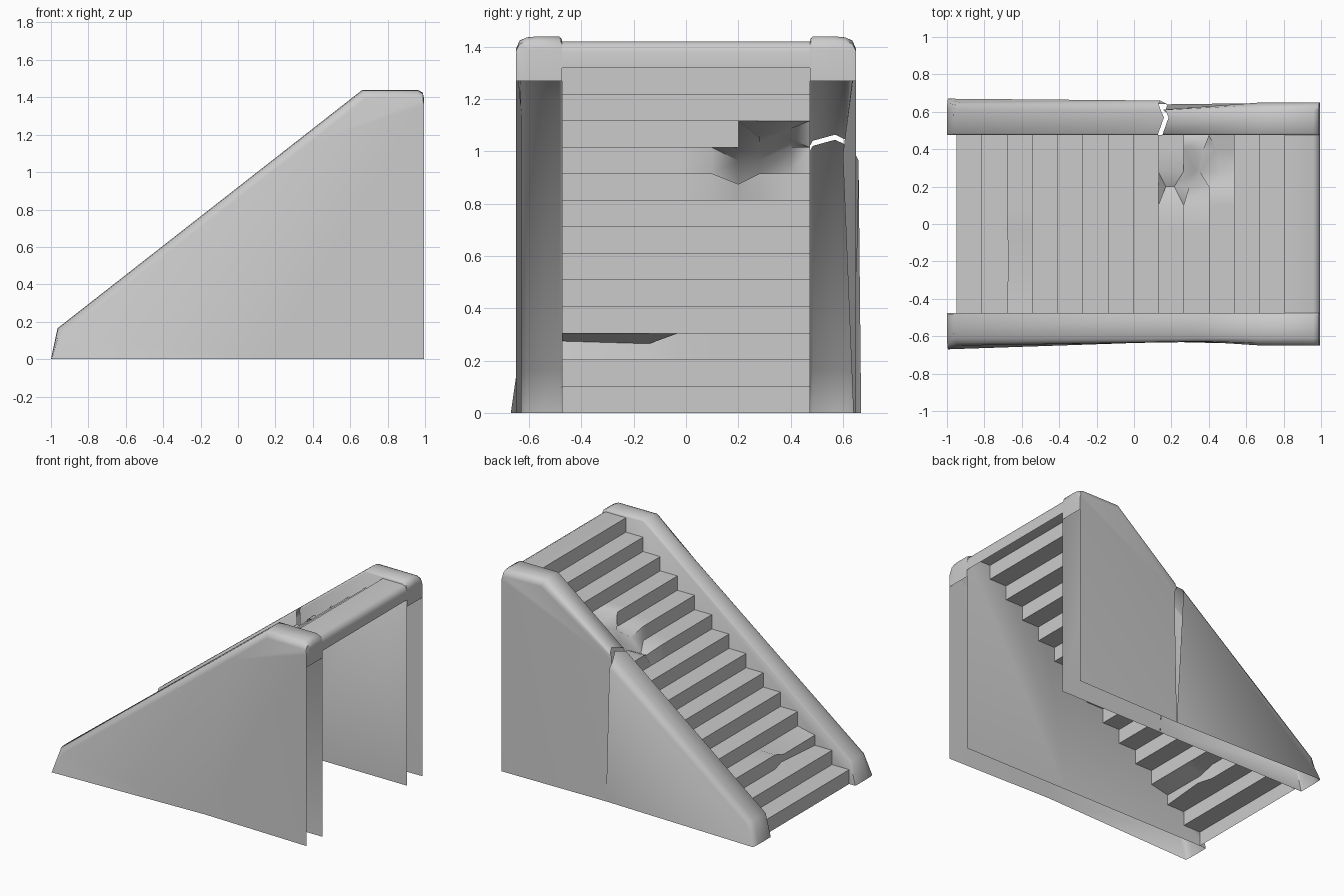
import bpy
import bmesh

if "Cube" in bpy.data.objects:
    bpy.data.objects.remove(bpy.data.objects["Cube"], do_unlink=True)

stone = bpy.data.materials.new("plain grey stone")
stone.use_nodes = True
grey = (0.6, 0.6, 0.6, 1)
stone.diffuse_color = grey
stone.node_tree.nodes["Principled BSDF"].inputs["Base Color"].default_value = grey


def finish(bm, name, angle):
    bmesh.ops.remove_doubles(bm, verts=bm.verts, dist=0.0005)
    mesh = bpy.data.meshes.new(name)
    bm.to_mesh(mesh)
    bm.free()
    obj = bpy.data.objects.new(name, mesh)
    bpy.context.collection.objects.link(obj)
    mesh.materials.append(stone)
    bpy.ops.object.select_all(action="DESELECT")
    obj.select_set(True)
    bpy.context.view_layer.objects.active = obj
    bpy.ops.object.shade_smooth_by_angle(angle=angle)
    return obj


# Wall cross-section: distance from the middle, inset from the outline, crack jag
RINGS = [(0.475, 0.012, 0), (0.485, 0, 0.01), (0.57, 0, 0.04),
         (0.61, 0.004, 0.02), (0.637, 0.018, 0), (0.65, 0.05, -0.01)]


def add_shell(bm, side, outline, foot):
    """Open shell: rim strip along the outline, plus an inner and outer panel.
    Outline: x, z, inset direction, outer recess, jag factor."""
    def face(vs):
        bm.faces.new(vs if side > 0 else vs[::-1])

    grid = []
    for x, z, dx, dz, recess, jag in outline:
        row = []
        for j, (y, inset, shift) in enumerate(RINGS):
            back = recess * max(0, j - 3) / 2
            row.append(bm.verts.new((x + dx * inset + jag * shift,
                                     side * (y - back),
                                     z + dz * inset + 0.78 * jag * shift)))
        grid.append(row)
    for a, b in zip(grid, grid[1:]):
        for j in range(len(RINGS) - 1):
            face([a[j], b[j], b[j + 1], a[j + 1]])
    # Panels close the two sides down to the ground
    for j, y, reverse in ((0, RINGS[0][0], True), (-1, RINGS[-1][0], False)):
        ground = [bm.verts.new((x, side * (y - (0 if reverse else r)), 0))
                  for x, r in foot]
        loop = [row[j] for row in grid] + ground
        face(loop[::-1] if reverse else loop)


low_end = [(-1, 0, 0.1, 0, -0.02, 0), (-0.965, 0.165, 0.75, -0.5, 0, 0)]
high_end = [(0.665, 1.44, 0.35, -0.94, 0, 0), (0.96, 1.44, 0, -1, 0, 0),
            (0.988, 1.425, 0, -0.8, 0, 0), (0.995, 1.39, 0, -0.6, 0, 0),
            (0.995, 1.27, 0, 0, 0, 0)]


def slope(x):
    return 0.165 + (x + 0.965) * 0.782


def wall(name, side, low_x, high_x, foot_x, low_recess, high_recess, foot_recess, jag):
    bm = bmesh.new()
    low_cut = (low_x, slope(low_x), 0.6, -0.8, low_recess, jag)
    high_cut = (high_x, slope(high_x), 0.6, -0.8, high_recess, jag)
    add_shell(bm, side, low_end + [low_cut], [(foot_x, foot_recess)])
    add_shell(bm, side, [high_cut] + high_end,
              [(0.995, 0), (foot_x, foot_recess)])
    bmesh.ops.triangulate(bm, faces=[f for f in bm.faces if len(f.verts) > 4])
    return finish(bm, name, 0.9)


# Left wall is cracked through, right wall only creased
wall("left_wall", 1, 0.12, 0.145, 0.18, -0.01, 0.05, 0.01, 1)
wall("right_wall", -1, 0.35, 0.35, 0.18, 0.02, 0.02, 0.02, 0)

# Stairs: one folded sheet, stepped along x and divided across y
STEPS, RUN, RISE = 14, 0.135, 0.1015
profile = []
for i in range(STEPS):
    x = -0.95 + RUN * i
    profile += [(x, RISE * i), (x, RISE * (i + 1))]
top = RISE * STEPS
profile += [(0.96, top), (0.985, top - 0.012), (0.995, top - 0.04),
            (0.995, top - RISE)]
columns = [-0.475, -0.14, -0.03, 0.1, 0.2, 0.28, 0.4, 0.475]

# Chipped spots: (profile index, column) -> shift in x and z
chips = {(5, 0): (0, -0.03), (5, 1): (0.01, -0.04), (4, 1): (0.03, 0),
         (17, 4): (0.04, -0.04), (18, 4): (-0.05, -0.04), (19, 4): (0.03, -0.05),
         (19, 5): (0.06, -0.05), (20, 5): (-0.05, 0.02), (21, 5): (0.07, -0.06),
         (21, 6): (0.04, -0.03), (20, 6): (-0.03, 0.03)}
bm = bmesh.new()
grid = []
for i, (x, z) in enumerate(profile):
    row = []
    for j, y in enumerate(columns):
        dx, dz = chips.get((i, j), (0, 0))
        row.append(bm.verts.new((x + dx, y, z + dz)))
    grid.append(row)
for a, b in zip(grid, grid[1:]):
    for j in range(len(columns) - 1):
        bm.faces.new((a[j], b[j], b[j + 1], a[j + 1]))
finish(bm, "stairs", 0.8)
